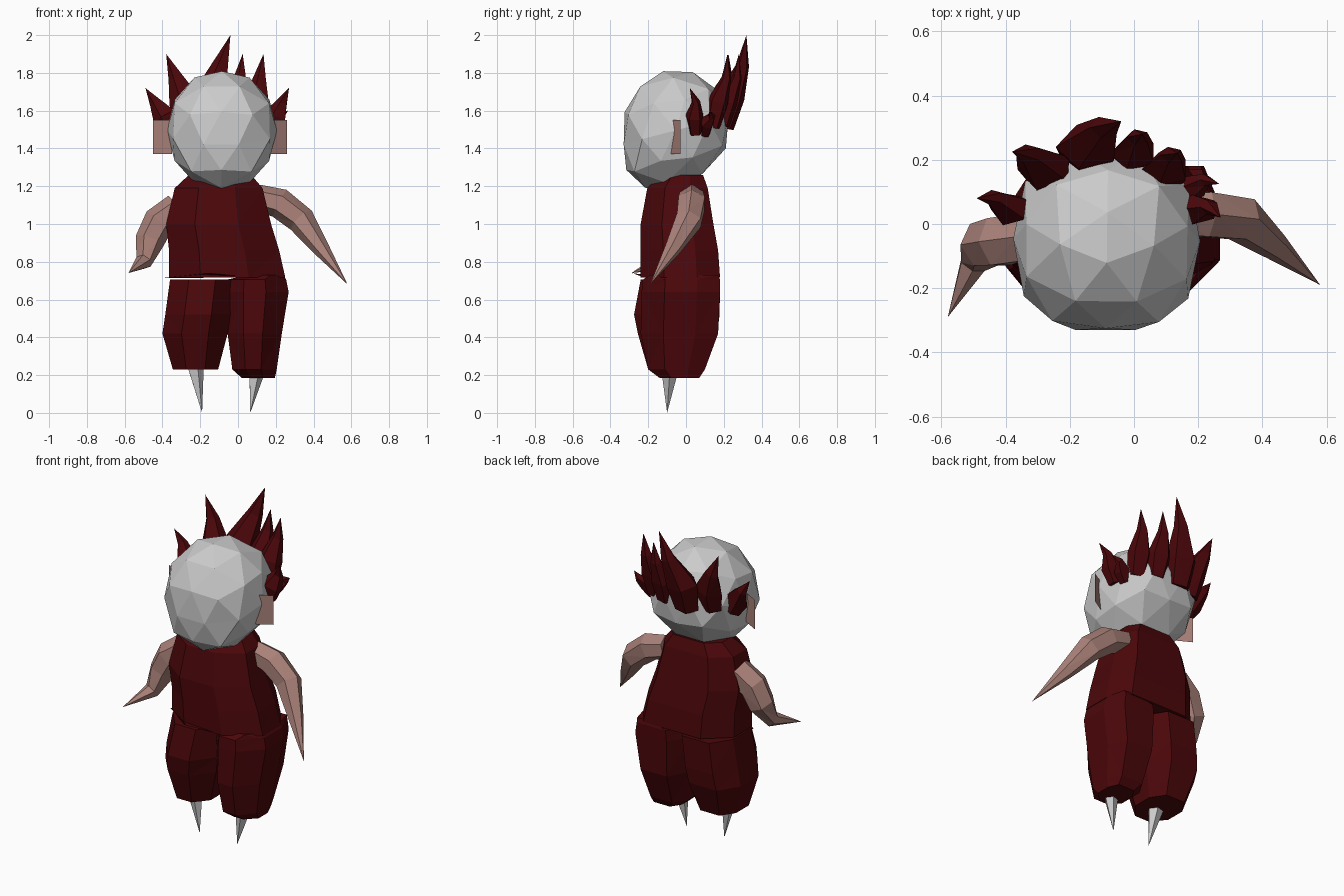
import bpy, bmesh, math
from mathutils import Vector, Matrix

if "Cube" in bpy.data.objects:
    bpy.data.objects.remove(bpy.data.objects["Cube"])


def material(name, rgb):
    m = bpy.data.materials.new(name)
    m.diffuse_color = (*rgb, 1)
    m.use_nodes = True
    m.node_tree.nodes["Principled BSDF"].inputs["Base Color"].default_value = m.diffuse_color
    return m


RED = material("dark_red", (0.07, 0.002, 0.003))
SKIN = material("skin", (0.4, 0.22, 0.19))


def finish(name, bm, mat=None):
    bmesh.ops.recalc_face_normals(bm, faces=bm.faces)
    me = bpy.data.meshes.new(name)
    bm.to_mesh(me)
    bm.free()
    ob = bpy.data.objects.new(name, me)
    bpy.context.collection.objects.link(ob)
    if mat:
        me.materials.append(mat)
    return ob


def skin_rings(name, rings, mat, tip=None):
    """Join vertex rings with triangles, cap the start and close at a tip or cap."""
    bm = bmesh.new()
    loops = [[bm.verts.new(p) for p in r] for r in rings]
    n = len(loops[0])
    bm.faces.new(loops[0])
    for a, b in zip(loops, loops[1:]):
        for i in range(n):
            j = (i + 1) % n
            bm.faces.new((a[i], a[j], b[j], b[i]))
    if tip:
        t = bm.verts.new(tip)
        for i in range(n):
            bm.faces.new((loops[-1][i], loops[-1][(i + 1) % n], t))
    else:
        bm.faces.new(loops[-1])
    bmesh.ops.triangulate(bm, faces=[f for f in bm.faces if len(f.verts) == 4])
    return finish(name, bm, mat)


def stack(name, levels, mat, back=(1.3, 1.3), front=(1, 1), n=8):
    """Horizontal sections: z, x min, x max, y min, y max.
    back / front widen the corners at (-x, +x)."""
    k = 1 / math.cos(math.pi / n)
    rings = []
    for z, x0, x1, y0, y1 in levels:
        ring = []
        for i in range(n):
            a = (i + 0.5) * math.tau / n
            c, s = k * math.cos(a), k * math.sin(a)
            if abs(s) > 0.9:
                c *= (back if s > 0 else front)[c > 0]
            ring.append(((x0 + x1) / 2 + (x1 - x0) / 2 * c,
                         (y0 + y1) / 2 + (y1 - y0) / 2 * s, z))
        rings.append(ring)
    return skin_rings(name, rings, mat)


def horn(name, path, radii, mat, n=5, flat=1.0):
    """Tapered tube along a path, ending in a sharp tip at the last point."""
    pts = [Vector(p) for p in path]
    rings = []
    for i, r in enumerate(radii):
        d = (pts[i + 1] - pts[max(i - 1, 0)]).normalized()
        side = d.cross(Vector((0, 1, 0))).normalized()
        other = d.cross(side)
        rings.append([pts[i] + r * (side * math.cos(a) + other * flat * math.sin(a))
                      for a in (k * math.tau / n for k in range(n))])
    return skin_rings(name, rings, mat, pts[-1])


# Head: boxy sphere with a flat face, chin pushed forward
bm = bmesh.new()
bmesh.ops.create_icosphere(bm, subdivisions=2, radius=1)
bm.transform(Matrix.Diagonal((0.291, 0.288, 0.322, 1))
             @ Matrix.Rotation(0.25, 4, 'X') @ Matrix.Rotation(0.3, 4, 'Z'))
for v in bm.verts:
    v.co.xy *= 1 + 0.1 * math.sin(2 * math.atan2(v.co.y, v.co.x)) ** 2
    if v.co.z < -0.05:
        v.co.y += 0.3 * (v.co.z + 0.05)
    v.co += Vector((-0.085, -0.05, 1.497))
    v.co.y = max(v.co.y, -0.33)
    v.co.z = min(v.co.z, 1.81)
finish("head", bm)

# Ears: thin upright flaps swept backwards
for name, xi, xo in (("ear_left", -0.35, -0.45), ("ear_right", 0.17, 0.26)):
    bm = bmesh.new()
    bm.faces.new([bm.verts.new(p) for p in ((xi, -0.082, 1.37), (xo, -0.028, 1.37),
                                            (xo, -0.028, 1.55), (xi, -0.082, 1.55))])
    finish(name, bm, SKIN)

# Hair spikes: base, middle, tip, half width
for i, (b, m, t, r) in enumerate((
        ((-0.345, 0.05, 1.49), (-0.385, 0.045, 1.57), (-0.49, 0.08, 1.72), 0.07),
        ((-0.27, 0.14, 1.52), (-0.275, 0.17, 1.65), (-0.38, 0.225, 1.9), 0.09),
        ((-0.15, 0.2, 1.51), (-0.145, 0.24, 1.67), (-0.04, 0.32, 2.0), 0.1),
        ((0.0, 0.19, 1.52), (0.0, 0.22, 1.65), (0.025, 0.28, 1.9), 0.075),
        ((0.1, 0.14, 1.51), (0.1, 0.17, 1.65), (0.135, 0.22, 1.9), 0.075),
        ((0.17, 0.05, 1.48), (0.2, 0.045, 1.57), (0.27, 0.02, 1.72), 0.065),
        ((0.14, 0.1, 1.48), (0.18, 0.11, 1.54), (0.265, 0.125, 1.6), 0.055))):
    bend = (Vector(m) + Vector(t)) / 2 + Vector((0, 0.02, 0))
    horn("hair_spike_%d" % i, (b, m, bend, t), (r * 0.75, r, r * 0.48), RED, 5, 0.75)

# Shirt
stack("shirt", ((0.718, -0.365, 0.25, -0.24, 0.18),
                (0.86, -0.365, 0.218, -0.24, 0.17),
                (1.0, -0.38, 0.175, -0.24, 0.145),
                (1.19, -0.335, 0.13, -0.205, 0.115),
                (1.26, -0.26, 0.07, -0.14, 0.09)), RED, (1.3, 1.75), (1.1, 0.9))

# Loose shirt hem
bm = bmesh.new()
bm.faces.new([bm.verts.new(p) for p in ((-0.39, -0.1, 0.715), (-0.15, -0.285, 0.74),
                                        (0.08, -0.22, 0.716), (-0.1, -0.1, 0.716))])
finish("shirt_hem", bm, RED)

# Trouser legs
stack("trouser_leg_left", ((0.23, -0.345, -0.105, -0.2, 0.09),
                           (0.42, -0.4, -0.055, -0.255, 0.165),
                           (0.52, -0.385, -0.04, -0.275, 0.178),
                           (0.705, -0.36, -0.02, -0.24, 0.18)), RED)
stack("trouser_leg_right", ((0.185, 0.02, 0.195, -0.14, 0.07),
                            (0.23, -0.03, 0.205, -0.2, 0.1),
                            (0.42, -0.055, 0.232, -0.24, 0.17),
                            (0.64, -0.07, 0.268, -0.235, 0.18),
                            (0.705, -0.06, 0.255, -0.23, 0.18),
                            (0.73, 0.05, 0.24, -0.19, 0.17)), RED, (1.3, 1.7), (1, 0.7))

# Pointed feet
horn("foot_left", ((-0.23, -0.085, 0.26), (-0.19, -0.1, 0.0)), (0.05,), None)
horn("foot_right", ((0.1, -0.085, 0.24), (0.065, -0.1, 0.0)), (0.05,), None)

# Arms
horn("arm_right", ((0.1, 0.03, 1.14), (0.22, 0.03, 1.11), (0.335, 0.015, 1.02),
                   (0.44, -0.07, 0.87), (0.58, -0.19, 0.68)),
     (0.07, 0.08, 0.075, 0.045), SKIN, 6)
horn("arm_left", ((-0.32, -0.04, 1.08), (-0.42, -0.055, 1.01), (-0.468, -0.065, 0.91),
                  (-0.5, -0.12, 0.8), (-0.58, -0.29, 0.74)),
     (0.085, 0.085, 0.078, 0.045), SKIN, 6)
